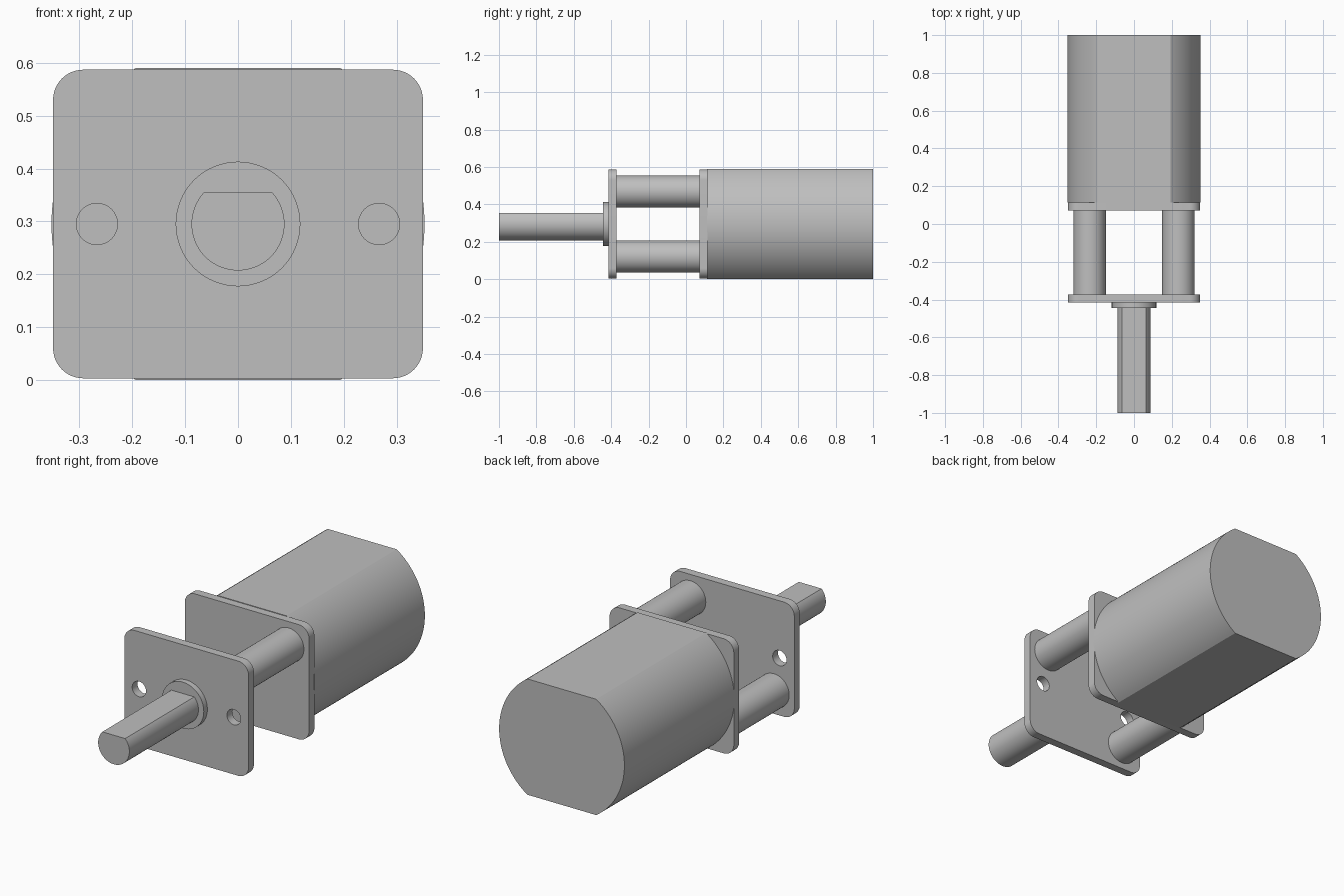
import bpy
import bmesh
from math import sin, cos, pi, asin, radians

if "Cube" in bpy.data.objects:
    bpy.data.objects.remove(bpy.data.objects["Cube"], do_unlink=True)

AXIS_Z = 0.295          # height of the motor axis

metal = bpy.data.materials.new("grey metal")
metal.use_nodes = True
grey = (0.52, 0.52, 0.52, 1)
metal.diffuse_color = grey
metal.node_tree.nodes["Principled BSDF"].inputs["Base Color"].default_value = grey


def arc(cx, cz, r, start, end, steps):
    return [(cx + r * cos(start + (end - start) * i / steps),
             cz + r * sin(start + (end - start) * i / steps)) for i in range(steps + 1)]


def circle(cx, cz, r, steps=64):
    return arc(cx, cz, r, 0, 2 * pi, steps)[:-1]


def rounded_rect(half_w, half_h, r):
    points = []
    for i, (sx, sz) in enumerate([(1, 1), (-1, 1), (-1, -1), (1, -1)]):
        points += arc(sx * (half_w - r), sz * (half_h - r), r, i * pi / 2, (i + 1) * pi / 2, 12)
    return points


def extrude(name, profile, y0, y1):
    """Extrude an x-z profile, drawn about the motor axis, from y0 to y1."""
    bm = bmesh.new()
    face = bm.faces.new([bm.verts.new((x, y0, z + AXIS_Z)) for x, z in profile])
    moved = bmesh.ops.extrude_face_region(bm, geom=[face])["geom"]
    # the starting face is kept, so the result is a closed solid
    bmesh.ops.translate(bm, vec=(0, y1 - y0, 0),
                        verts=[v for v in moved if isinstance(v, bmesh.types.BMVert)])
    if not any(len(f.verts) == len(profile) and
               all(abs(v.co.y - y0) < 1e-6 for v in f.verts) for f in bm.faces):
        bm.verts.ensure_lookup_table()
        bm.faces.new([v for v in bm.verts if abs(v.co.y - y0) < 1e-6])
    bmesh.ops.recalc_face_normals(bm, faces=bm.faces)
    mesh = bpy.data.meshes.new(name)
    bm.to_mesh(mesh)
    bm.free()
    mesh.materials.append(metal)
    obj = bpy.data.objects.new(name, mesh)
    bpy.context.collection.objects.link(obj)
    return obj


def activate(obj):
    bpy.ops.object.select_all(action='DESELECT')
    obj.select_set(True)
    bpy.context.view_layer.objects.active = obj


def cut(obj, cutter):
    activate(obj)
    mod = obj.modifiers.new("hole", 'BOOLEAN')
    mod.operation = 'DIFFERENCE'
    mod.solver = 'EXACT'
    mod.object = cutter
    bpy.ops.object.modifier_apply(modifier=mod.name)
    bpy.data.objects.remove(cutter, do_unlink=True)


# Motor can: cylinder with flats on top and bottom
can_r = 0.353
a = asin(AXIS_Z / can_r)
can_profile = arc(0, 0, can_r, -a, a, 48) + arc(0, 0, can_r, pi - a, pi + a, 48)
parts = [extrude("motor_can", can_profile, 0.113, 1.0)]

# Gearbox plates
plate = rounded_rect(0.35, 0.292, 0.057)
parts.append(extrude("rear_plate", plate, 0.072, 0.115))
front_plate = extrude("front_plate", plate, -0.415, -0.372)
parts.append(front_plate)

# Mounting holes through the front plate
for side in (-1, 1):
    cut(front_plate, extrude("hole_cutter", circle(side * 0.267, 0, 0.039, 40), -0.5, -0.3))

# Spacer posts on opposite corners
for name, side in (("left_upper_post", 1), ("right_lower_post", -1)):
    parts.append(extrude(name, circle(side * 0.235, side * 0.174, 0.086), -0.373, 0.073))

# Bearing boss and D-shaped output shaft
parts.append(extrude("bearing_boss", circle(0, 0, 0.118), -0.444, -0.414))
shaft_r = 0.088
b = asin(0.06 / shaft_r)
parts.append(extrude("output_shaft", arc(0, 0, shaft_r, pi - b, 2 * pi + b, 56), -1.0, -0.443))

for part in parts:
    activate(part)
    bpy.ops.object.shade_smooth_by_angle(angle=radians(25))
